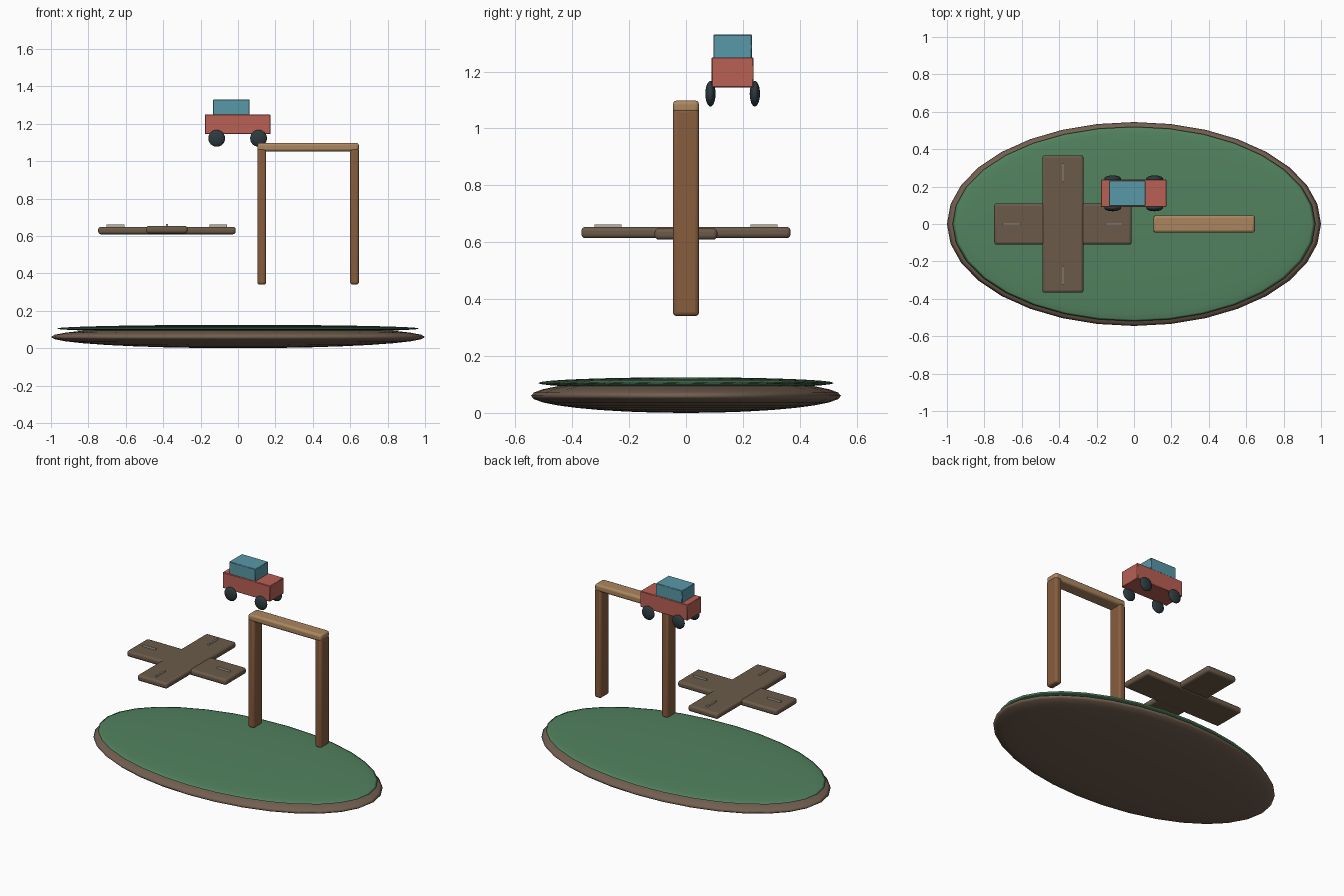
import bpy
import math

if "Cube" in bpy.data.objects:
    bpy.data.objects.remove(bpy.data.objects["Cube"])


def material(name, rgb):
    m = bpy.data.materials.new(name)
    m.diffuse_color = (*rgb, 1)
    m.use_nodes = True
    m.node_tree.nodes["Principled BSDF"].inputs["Base Color"].default_value = m.diffuse_color
    return m


GRASS = material("grass", (0.084, 0.223, 0.114))
EARTH = material("earth", (0.17, 0.115, 0.08))
ROAD = material("road", (0.147, 0.104, 0.067))
PAINT = material("paint", (0.5, 0.45, 0.36))
WOOD = material("wood", (0.24, 0.11, 0.048))
LIGHT_WOOD = material("light_wood", (0.41, 0.24, 0.114))
RED = material("red", (0.48, 0.117, 0.09))
TEAL = material("teal", (0.098, 0.314, 0.39))
RUBBER = material("rubber", (0.026, 0.042, 0.05))


def finish(name, mat, size):
    ob = bpy.context.object
    ob.name = name
    ob.scale = size
    ob.data.materials.append(mat)
    bpy.ops.object.transform_apply(location=False, rotation=False, scale=True)
    return ob


def box(name, mat, centre, size, bevel=0.0, segments=3):
    bpy.ops.mesh.primitive_cube_add(size=1, location=centre)
    ob = finish(name, mat, size)
    if bevel:
        mod = ob.modifiers.new("bevel", 'BEVEL')
        mod.width = bevel
        mod.segments = segments
        bpy.ops.object.shade_smooth_by_angle(angle=math.radians(40))
    return ob


def ellipsoid(name, mat, centre, radii, segments=32, rings=16):
    bpy.ops.mesh.primitive_uv_sphere_add(segments=segments, ring_count=rings,
                                         radius=1, location=centre)
    ob = finish(name, mat, radii)
    bpy.ops.object.shade_smooth()
    return ob


# Island: earth lens with a thin grass lens on top
ellipsoid("island_base", EARTH, (0, 0, 0.06), (1.0, 0.545, 0.06))
ellipsoid("island_grass", GRASS, (0, 0, 0.105), (0.97, 0.52, 0.02))

# Crossroads: two crossing slabs
CX = -0.38
box("road_along_x", ROAD, (CX, 0, 0.629), (0.735, 0.22, 0.04), 0.014)
box("road_along_y", ROAD, (CX, 0, 0.634), (0.22, 0.735, 0.04), 0.014)

# Painted road dashes
for s in (-1, 1):
    box("dash_along_x", PAINT, (CX + s * 0.275, 0, 0.654), (0.095, 0.009, 0.012))
    box("dash_along_y", PAINT, (CX, s * 0.275, 0.658), (0.009, 0.095, 0.01))

# Gate: two posts and a lintel
for x in (0.127, 0.623):
    box("gate_post", WOOD, (x, 0, 0.705), (0.048, 0.092, 0.73), 0.014)
box("gate_lintel", LIGHT_WOOD, (0.375, 0, 1.075), (0.542, 0.092, 0.046), 0.014)

# Toy car
CY = 0.164
box("car_body", RED, (-0.002, CY, 1.197), (0.35, 0.147, 0.106), 0.003, 1)
box("car_cabin", TEAL, (-0.036, CY, 1.287), (0.195, 0.136, 0.086), 0.003, 1)
for x in (-0.114, 0.11):
    for s in (-1, 1):
        ellipsoid("car_wheel", RUBBER, (x, CY + s * 0.078, 1.122),
                  (0.045, 0.018, 0.045), 24, 12)
